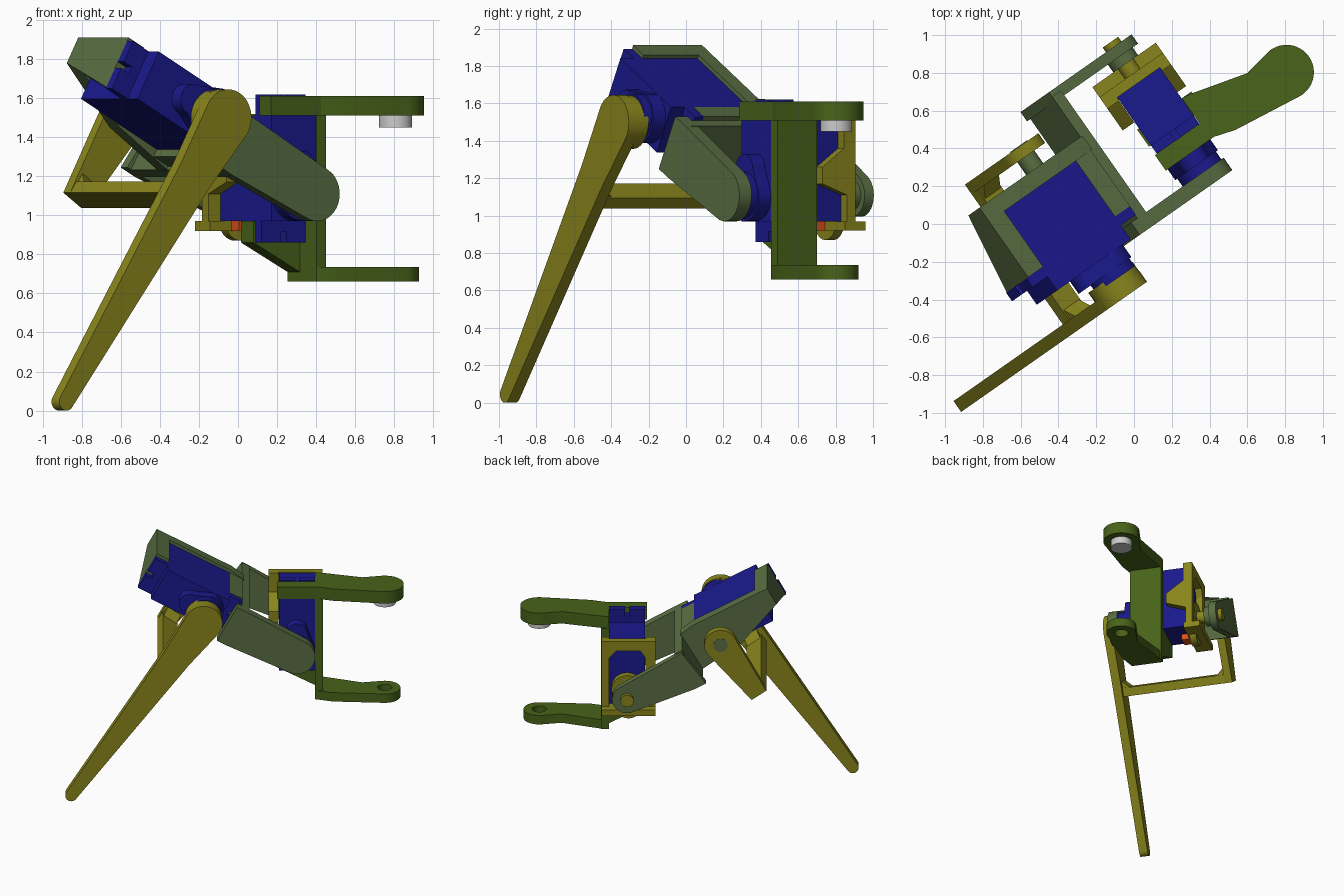
import bpy, bmesh
from math import sin, cos, pi, atan2, radians
from mathutils import Vector

if "Cube" in bpy.data.objects:
    bpy.data.objects.remove(bpy.data.objects["Cube"])

# Leg frame: u runs toward the body, v runs along the hinge axes, z is up
A = radians(35)
E, N, Z = Vector((cos(A), sin(A), 0)), Vector((sin(A), -cos(A), 0)), Vector((0, 0, 1))
HIP, KNEE, FOOT = (.45, 1.11), (-.264, 1.50), (-1.275, .045)
T = atan2(HIP[1] - KNEE[1], HIP[0] - KNEE[0])      # thigh tilt

def side(a, b, h): return E * a + Z * b + N * h             # (u, z) outline, along v
def plan(a, b, h): return E * a + N * b + Z * h             # (u, v) outline, along z
def cross(a, b, h): return N * a + Z * b + E * h            # (v, z) outline, along u
def thigh(a, b, h):                                         # (s, t) outline, along v
    return side(KNEE[0] + a * cos(T) - b * sin(T), KNEE[1] + a * sin(T) + b * cos(T), h)
def thigh_end(a, b, h): return thigh(h, b, a)               # (v, t) outline, along s
def hip_servo(a, b, h): return side(HIP[0] + b, HIP[1] + a, h)
def knee_servo(a, b, h): return thigh(-a, b + .03, h)

def material(name, rgb):
    m = bpy.data.materials.new(name)
    m.diffuse_color = (*rgb, 1)
    m.use_nodes = True
    m.node_tree.nodes["Principled BSDF"].inputs["Base Color"].default_value = m.diffuse_color
    return m

YELLOW = material("olive yellow", (.25, .235, .012))
GREEN = material("dark green", (.065, .125, .01))
SAGE = material("sage green", (.10, .155, .055))
BLUE = material("blue", (.01, .01, .27))
RED = material("red", (.7, .08, .01))

def prism(name, place, pts, lo, hi, mat=None):
    bm = bmesh.new()
    face = bm.faces.new([bm.verts.new(place(a, b, lo)) for a, b in pts])
    shift = place(0, 0, hi) - place(0, 0, lo)
    new = bmesh.ops.extrude_face_region(bm, geom=[face])["geom"]
    bmesh.ops.translate(bm, vec=shift, verts=[g for g in new if isinstance(g, bmesh.types.BMVert)])
    if not face.is_valid or len(bm.faces) < len(pts) + 2:
        bm.faces.new([v for v in bm.verts][:len(pts)])
    bmesh.ops.recalc_face_normals(bm, faces=bm.faces)
    me = bpy.data.meshes.new(name)
    bm.to_mesh(me)
    bm.free()
    ob = bpy.data.objects.new(name, me)
    bpy.context.collection.objects.link(ob)
    if mat:
        me.materials.append(mat)
    return ob

def arc(c, r, a0, a1, n=20):
    return [(c[0] + r * cos(radians(a0 + (a1 - a0) * i / n)),
             c[1] + r * sin(radians(a0 + (a1 - a0) * i / n))) for i in range(n + 1)]

def disc(c, r): return arc(c, r, 0, 350, 35)

def rect(a0, a1, b0, b1): return [(a0, b0), (a1, b0), (a1, b1), (a0, b1)]

def strap(c1, r1, c2, r2, k=.2, hw=.11):
    """Tapering link with round ends and a waist at fraction k."""
    g = atan2(c2[1] - c1[1], c2[0] - c1[0])
    d = g * 180 / pi
    m = (c1[0] + k * (c2[0] - c1[0]), c1[1] + k * (c2[1] - c1[1]))
    w = (-sin(g) * hw, cos(g) * hw)
    return (arc(c1, r1, d + 90, d + 270) + [(m[0] - w[0], m[1] - w[1])]
            + arc(c2, r2, d - 90, d + 90) + [(m[0] + w[0], m[1] + w[1])])

def servo(name, place, v0, back):
    """Motor block; origin on the output axis, v0 is the front of the ears."""
    prism(name + "_body", place, rect(-.14, .40, -.138, .138), back, v0 + .09, BLUE)
    for tag, a, b in (("near", -.14, -.25), ("far", .40, .51)):
        notch = a + (b - a) * .5
        prism(f"{name}_{tag}_ear", place,
              [(a, -.138), (b, -.138), (b, -.018), (notch, -.018), (notch, .018),
               (b, .018), (b, .138), (a, .138)], v0 - .055, v0, BLUE)
    prism(name + "_gearbox", place, strap((0, 0), .138, (.14, 0), .08, .5, .11), v0 + .09, v0 + .17, BLUE)
    prism(name + "_output", place, disc((0, 0), .125), v0 + .17, v0 + .22, BLUE)

# Motors
servo("hip_motor", hip_servo, -.235, -.60)
servo("knee_motor", knee_servo, -.035, -.45)

# Dark green shoulder bracket
C = (1.122, -.195)
def shoulder_arm(r):
    return ([(.59, -.142), (.59, -.40), (.65, -.39), (.95, C[1] - r + .03)]
            + arc(C, r, -105, 97, 28) + [(.725, -.10)])
prism("shoulder_upper_arm", plan, shoulder_arm(.145), 1.51, 1.61, GREEN)
lower = prism("shoulder_lower_arm", plan, shoulder_arm(.12), .66, .735, GREEN)
cutter = prism("pivot_hole_cutter", plan, disc(C, .055), .6, .8)
cutter.hide_render = True
mod = lower.modifiers.new("hole", "BOOLEAN")
mod.operation, mod.object = "DIFFERENCE", cutter
drilled = bpy.data.meshes.new_from_object(lower.evaluated_get(bpy.context.evaluated_depsgraph_get()))
lower.modifiers.clear()
lower.data = drilled
bpy.data.objects.remove(cutter)
prism("shoulder_wall", plan, rect(.59, .65, -.40, -.142), .66, 1.51, GREEN)
prism("shoulder_flange", plan, rect(.30, .62, -.235, -.135), 1.51, 1.61, GREEN)
prism("shoulder_gusset", side, [(.30, .97), (.30, .86), (.59, .71), (.62, .71), (.62, .97)], -.40, -.29, GREEN)
prism("shoulder_pivot", plan, disc(C, .085), 1.45, 1.52)

# Yellow cage behind the hip motor
for tag, u0, u1 in (("outer", .235, .31), ("inner", .588, .645)):
    prism(f"cage_{tag}_post", cross, [(-.655, .92), (-.60, .92), (-.60, 1.11), (-.44, 1.17), (-.44, 1.26),
          (-.58, 1.36), (-.58, 1.52), (-.655, 1.52)], u0, u1, YELLOW)
prism("cage_top_bar", side, [(.235, 1.52), (.645, 1.52), (.645, 1.38), (.585, 1.38), (.53, 1.44),
      (.35, 1.44), (.31, 1.38), (.235, 1.38)], -.655, -.60, YELLOW)
prism("cage_base", plan, rect(.235, .645, -.72, -.585), .92, .97, YELLOW)
prism("cage_axle_plate", side, strap(HIP, .12, (.44, .97), .10, .5, .11), -.655, -.60, YELLOW)
prism("cage_axle", side, disc(HIP, .05), -.86, -.62, YELLOW)
prism("cable_plug", plan, rect(.37, .46, -.585, -.52), .92, .97, RED)

# Sage thigh: fork around the hip motor, tray around the knee motor
H = (.814, 0)
prism("thigh_front_arm", thigh, [(.21, -.17), (.30, -.17)] + arc(H, .14, -90, 90) + [(.30, .15), (.21, .15)],
      -.015, .065, SAGE)
prism("thigh_back_arm", thigh, [(.22, -.17), (.32, -.17)] + arc(H, .115, -90, 90) + [(.32, .14), (.26, .14)],
      -.83, -.77, SAGE)
prism("thigh_back_collar", thigh, disc(H, .08), -.77, -.72, SAGE)
prism("thigh_crossbar", thigh, [(.245, -.17), (.32, -.17), (.32, .15), (.255, .15)], -.80, .03, SAGE)
prism("tray_back_wall", thigh, [(-.51, .19), (-.51, .04), (-.12, -.12), (.26, -.17), (.26, .17), (.14, .19)],
      -.54, -.45, SAGE)
prism("tray_end_wall", thigh_end, [(-.54, .19), (-.09, .19), (-.09, -.10), (-.54, .04)], -.51, -.40, SAGE)
prism("tray_hinge_wall", thigh_end, rect(-.54, -.09, -.15, .17), .14, .25, SAGE)
prism("knee_axle", thigh, disc((0, 0), .055), -.688, -.50, SAGE)

# Yellow shin with its return fork
prism("shin", side, strap(KNEE, .145, FOOT, .045), .22, .29, YELLOW)
prism("knee_hub", side, disc(KNEE, .143), .16, .24, YELLOW)
d = Vector((FOOT[0] - KNEE[0], FOOT[1] - KNEE[1])).normalized()
p = Vector((-d.y, d.x))
def along(k, w):
    q = Vector(KNEE) + d * k + p * w
    return (q.x, q.y)
g = atan2(d.y, d.x) * 180 / pi
prism("fork_back_arm", side, arc(KNEE, .125, g + 90, g + 270) + [along(.515, -.068), along(.515, .068)],
      -.684, -.622, YELLOW)
prism("fork_crossbar", side, [along(.445, -.068), along(.515, -.068), along(.515, .068), along(.445, .068)],
      -.65, .23, YELLOW)
for tag, v, w in (("front", .22, -.06), ("back", -.622, .06)):
    def slanted(a, b, h, v=v): return side(*along(a, h), b)
    prism(f"fork_{tag}_fillet", slanted, [(.445, v), (.39, v), (.445, v + w)], -.06, .06, YELLOW)

# Smooth round surfaces, keep edges crisp
for ob in bpy.context.scene.objects:
    ob.select_set(True)
    bpy.context.view_layer.objects.active = ob
bpy.ops.object.shade_smooth_by_angle()
